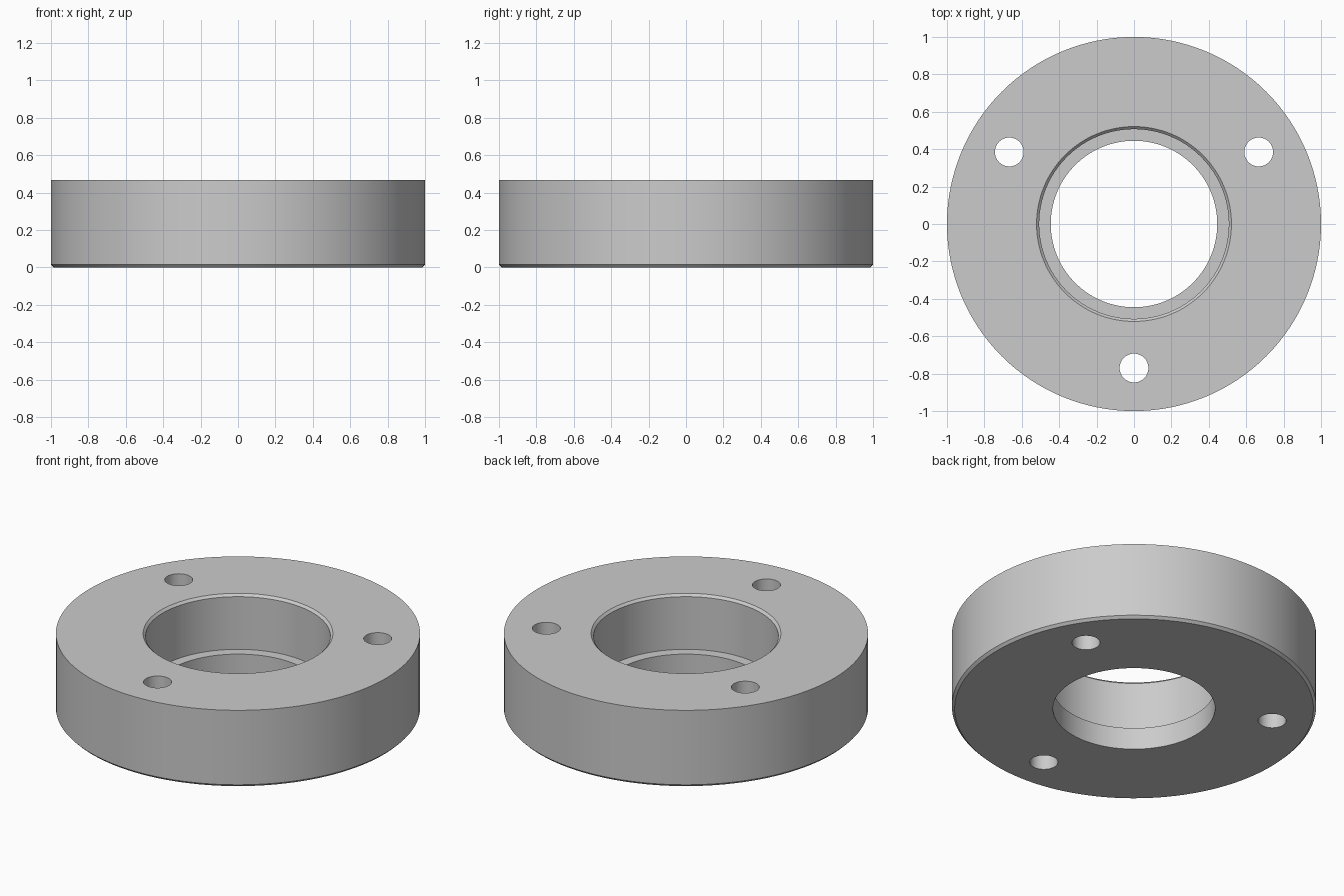
import bpy
import bmesh
from math import cos, sin, tau, radians
from mathutils import Vector

default = bpy.data.objects.get("Cube")
if default:
    bpy.data.objects.remove(default, do_unlink=True)

HEIGHT = 0.466
BOLT_CIRCLE = 0.77
BOLT_RADIUS = 0.077

# Plain grey metal
grey = bpy.data.materials.new("grey_metal")
grey.use_nodes = True
colour = (0.6, 0.6, 0.6, 1)
grey.diffuse_color = colour
grey.node_tree.nodes["Principled BSDF"].inputs["Base Color"].default_value = colour


def add_object(name, bm):
    bmesh.ops.recalc_face_normals(bm, faces=bm.faces)
    mesh = bpy.data.meshes.new(name)
    bm.to_mesh(mesh)
    bm.free()
    mesh.materials.append(grey)
    obj = bpy.data.objects.new(name, mesh)
    bpy.context.collection.objects.link(obj)
    return obj


def revolve(name, profile, segments):
    """Spin a closed (radius, height) profile around the z axis."""
    bm = bmesh.new()
    verts = [bm.verts.new((r, 0, z)) for r, z in profile]
    edges = [bm.edges.new((v, verts[i - 1])) for i, v in enumerate(verts)]
    bmesh.ops.spin(bm, geom=verts + edges, cent=(0, 0, 0), axis=(0, 0, 1),
                   angle=tau, steps=segments, use_merge=True)
    bmesh.ops.remove_doubles(bm, verts=bm.verts, dist=1e-5)
    return add_object(name, bm)


# Ring with a stepped bore, chamfered at the bore mouth and lower rim
ring = revolve("flange_ring", [
    (0.985, 0), (1, 0.015), (1, HEIGHT),
    (0.521, HEIGHT), (0.507, HEIGHT - 0.014),
    (0.507, 0.133), (0.445, 0.133), (0.445, 0),
], 128)

# Three bolt holes, evenly spaced, one at the front
bm = bmesh.new()
for i in range(3):
    angle = radians(-90) + i * tau / 3
    made = bmesh.ops.create_cone(bm, cap_ends=True, segments=48, radius1=BOLT_RADIUS,
                                 radius2=BOLT_RADIUS, depth=1)
    offset = Vector((cos(angle), sin(angle), 0)) * BOLT_CIRCLE
    bmesh.ops.translate(bm, verts=made["verts"], vec=offset + Vector((0, 0, HEIGHT / 2)))
cutter = add_object("bolt_hole_cutter", bm)
cutter.hide_render = True

holes = ring.modifiers.new("bolt_holes", "BOOLEAN")
holes.operation = "DIFFERENCE"
holes.solver = "EXACT"
holes.object = cutter

bpy.ops.object.select_all(action="DESELECT")
ring.select_set(True)
bpy.context.view_layer.objects.active = ring
bpy.ops.object.modifier_apply(modifier=holes.name)
bpy.data.objects.remove(cutter, do_unlink=True)
bpy.ops.object.shade_smooth_by_angle(angle=radians(30))
